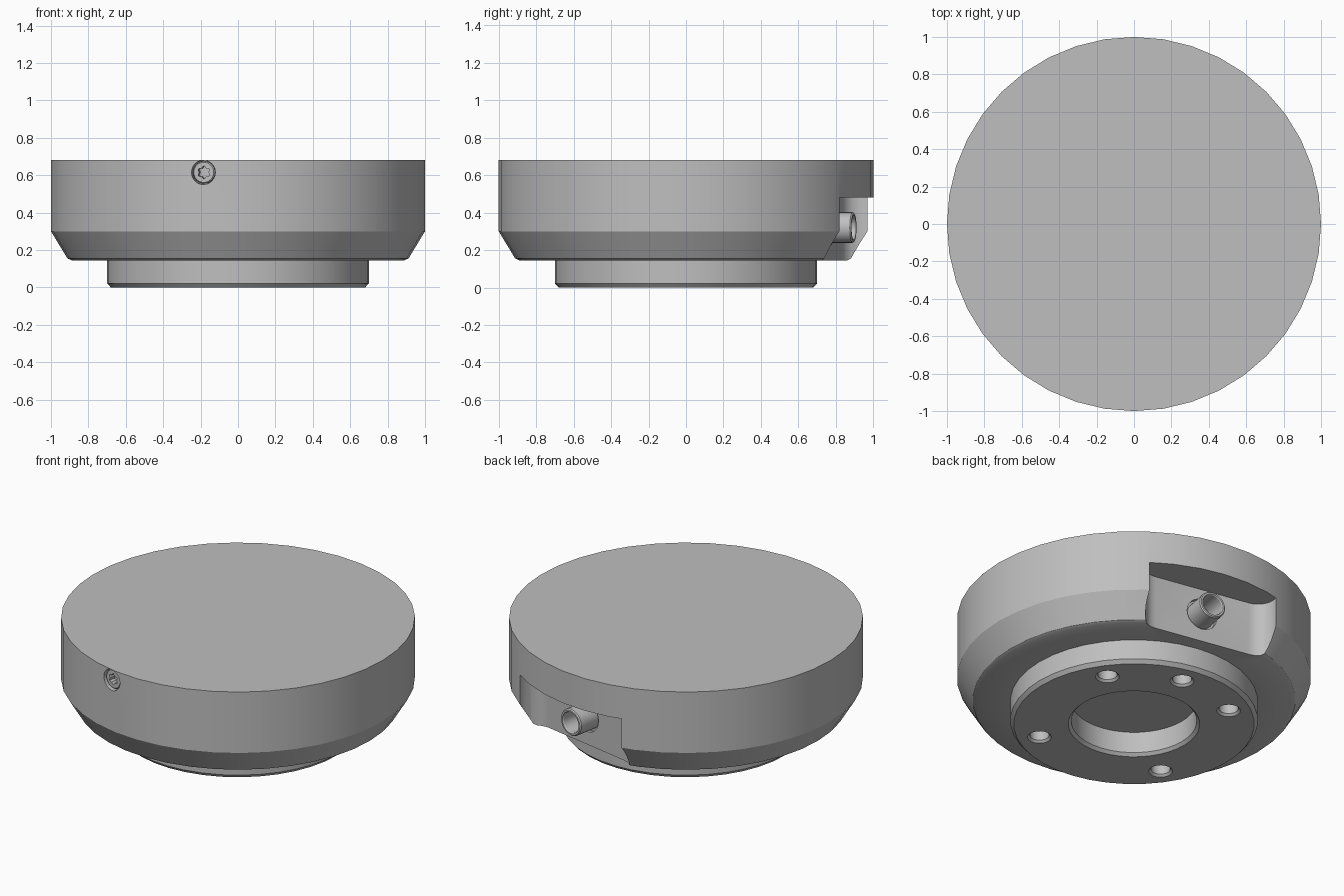
import bpy, bmesh
from math import sin, cos, pi, radians
from mathutils import Matrix, Vector

cube = bpy.data.objects.get("Cube")
if cube:
    bpy.data.objects.remove(cube, do_unlink=True)

grey = bpy.data.materials.new("plain_grey")
grey.use_nodes = True
GREY = (0.52, 0.52, 0.52, 1)
grey.diffuse_color = GREY
grey.node_tree.nodes["Principled BSDF"].inputs["Base Color"].default_value = GREY

TURN = radians(10.7)  # heading of the notch, turned from the back toward +x


def finish(name, bm, matrix):
    bmesh.ops.recalc_face_normals(bm, faces=bm.faces)
    bm.transform(matrix)
    mesh = bpy.data.meshes.new(name)
    bm.to_mesh(mesh)
    bm.free()
    mesh.materials.append(grey)
    obj = bpy.data.objects.new(name, mesh)
    bpy.context.collection.objects.link(obj)
    return obj


def lathe(name, profile, steps, matrix=Matrix(), closed=False):
    """Spin (radius, height) points about local z."""
    bm = bmesh.new()
    verts = [bm.verts.new((r, 0, z)) for r, z in profile]
    edges = [bm.edges.new(pair) for pair in zip(verts, verts[1:])]
    if closed:
        edges.append(bm.edges.new((verts[-1], verts[0])))
    bmesh.ops.spin(bm, geom=verts + edges, cent=(0, 0, 0), axis=(0, 0, 1),
                   angle=2 * pi, steps=steps, use_merge=False)
    bmesh.ops.remove_doubles(bm, verts=bm.verts, dist=1e-4)
    return finish(name, bm, matrix)


def prism(name, outline, low, high, matrix):
    """Extrude a flat outline along local z."""
    bm = bmesh.new()
    face = bm.faces.new([bm.verts.new((x, y, low)) for x, y in outline])
    top = bmesh.ops.extrude_face_region(bm, geom=[face])["geom"]
    bmesh.ops.translate(bm, vec=(0, 0, high - low),
                        verts=[g for g in top if isinstance(g, bmesh.types.BMVert)])
    return finish(name, bm, matrix)


def cut(target, cutter):
    mod = target.modifiers.new("cut", 'BOOLEAN')
    mod.operation = 'DIFFERENCE'
    mod.solver = 'EXACT'
    mod.object = cutter
    bpy.context.view_layer.objects.active = target
    bpy.ops.object.modifier_apply(modifier=mod.name)
    bpy.data.objects.remove(cutter, do_unlink=True)


def outward(heading, height):
    """Frame whose local z points out sideways at the given heading."""
    n = Vector((sin(heading), cos(heading), 0))
    up = Vector((0, 0, 1))
    m = Matrix((up.cross(n), up, n)).transposed().to_4x4()
    m.translation = (0, 0, height)
    return m


# Round body with chamfered lower edge, boss and blind centre bore
body = lathe("body", [
    (0, 0.68), (1, 0.68), (1, 0.30), (0.912, 0.155), (0.89, 0.145),
    (0.70, 0.145), (0.70, 0.022), (0.68, 0), (0.372, 0), (0.355, 0.018),
    (0.355, 0.15), (0, 0.15)], 40)

# Connector notch with filleted corners
fillet = 0.105
right = [(0.305 + fillet * sin(a), 0.785 + fillet * (1 - cos(a)))
         for a in [i * pi / 12 for i in range(7)]] + [(0.41, 1.2)]
outline = right + [(-x, y) for x, y in reversed(right)]
cut(body, prism("notch_cutter", outline, 0.05, 0.48, Matrix.Rotation(-TURN, 4, 'Z')))

# Mounting holes in the boss
for step in (0, 45, -45, 135, -135):
    h = TURN + radians(step)
    place = Matrix.Translation((0.555 * sin(h), 0.555 * cos(h), 0))
    cut(body, lathe("hole_cutter", [(0, -0.05), (0.068, -0.05), (0.068, 0),
                                    (0.055, 0.013), (0.055, 0.15), (0, 0.15)], 20, place))

# Connector socket and tube
port = outward(TURN, 0.32)
cut(body, lathe("socket_cutter", [(0, 0.76), (0.096, 0.76), (0.096, 0.85), (0, 0.85)], 24, port))
tube = lathe("connector_tube", [
    (0, 0.75), (0.082, 0.75), (0.082, 0.905), (0.076, 0.912),
    (0.066, 0.912), (0.062, 0.905), (0.062, 0.77), (0, 0.77)], 24, port)

# Side screw with six-lobed drive
side = outward(TURN + pi, 0.615)
cut(body, lathe("screw_hole_cutter", [(0, 0.9), (0.065, 0.9), (0.065, 1.1), (0, 1.1)], 24, side))
screw = lathe("side_screw", [(0, 0.89), (0.06, 0.89), (0.06, 0.978),
                             (0.054, 0.985), (0, 0.985)], 24, side)
lobes = []
for i in range(24):
    a = i * pi / 12
    r = 0.030 + 0.005 * cos(6 * a)
    lobes.append((r * sin(a), r * cos(a)))
cut(screw, prism("drive_cutter", lobes, 0.945, 1.05, side))

# Smooth shading with crisp edges
bpy.ops.object.select_all(action='DESELECT')
for obj in (body, tube, screw):
    obj.select_set(True)
bpy.context.view_layer.objects.active = body
bpy.ops.object.shade_smooth_by_angle(angle=radians(25))
